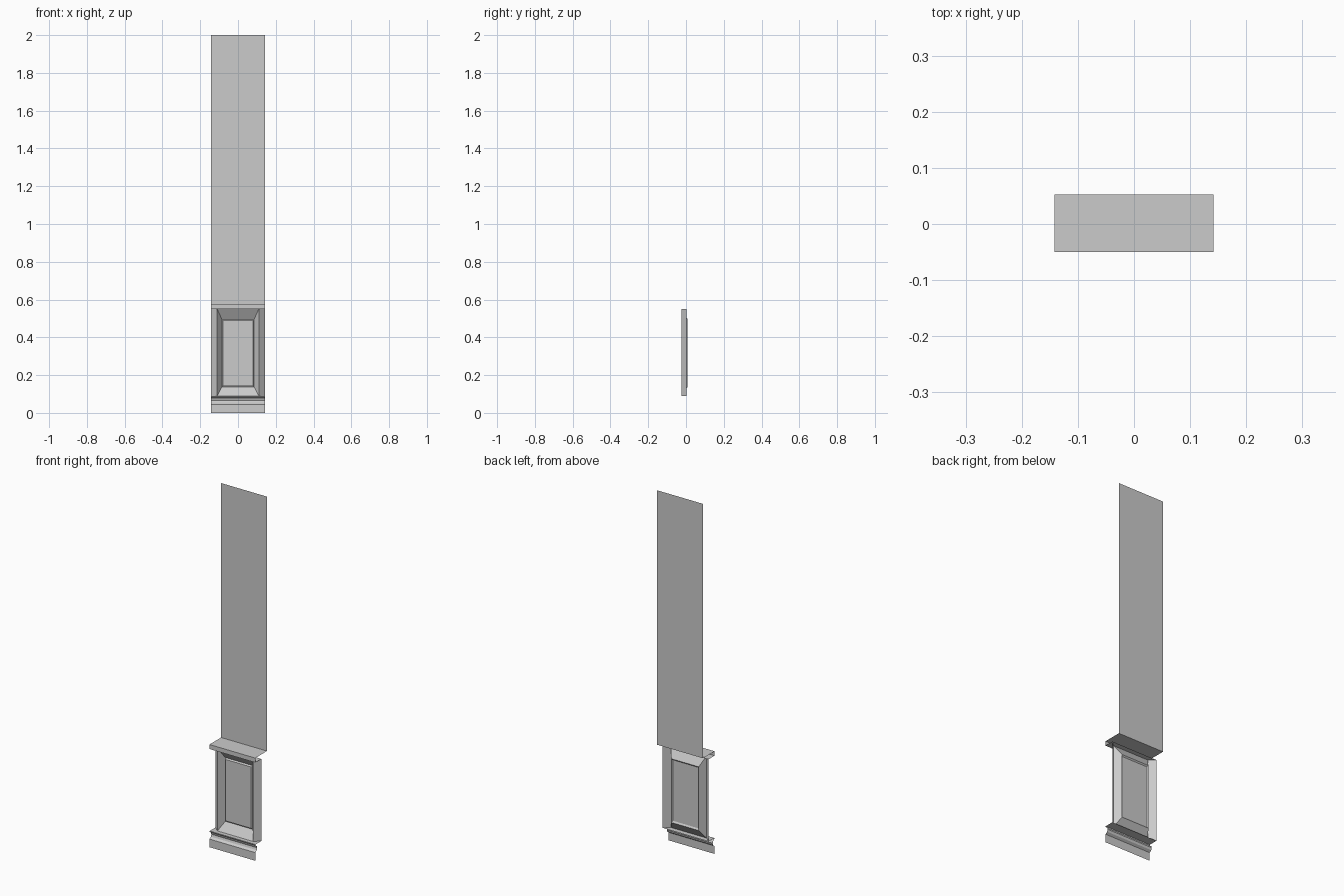
import bpy, bmesh

if "Cube" in bpy.data.objects:
    bpy.data.objects.remove(bpy.data.objects["Cube"])

W = 0.142  # half width of the wall section


def make(name, bm):
    bmesh.ops.remove_doubles(bm, verts=bm.verts, dist=1e-5)
    me = bpy.data.meshes.new(name)
    bm.to_mesh(me)
    bm.free()
    ob = bpy.data.objects.new(name, me)
    bpy.context.collection.objects.link(ob)
    return ob


def strip(name, profile):
    """Extrude an open (y, z) profile, listed bottom to top, along x."""
    bm = bmesh.new()
    rows = [[bm.verts.new((x, y, z)) for x in (-W, W)] for y, z in profile]
    for a, b in zip(rows, rows[1:]):
        bm.faces.new((a[0], a[1], b[1], b[0]))
    return make(name, bm)


# Skirting with flat base, concave neck and projecting lip
strip("skirting", [(-0.05, 0), (-0.049, 0.045), (-0.037, 0.054),
                   (-0.033, 0.066), (-0.037, 0.077), (-0.048, 0.085),
                   (-0.048, 0.09), (0.003, 0.09)])

# Ledge above the panel
strip("ledge", [(0.003, 0.55), (-0.05, 0.55), (-0.05, 0.575), (0.053, 0.575)])

# Plain upper wall
strip("upper_wall", [(0.053, 0.575), (0.053, 2.0)])

# Recessed panel: nested rectangles (half width, bottom, top, y)
rings = [(0.110, 0.09, 0.55, -0.025),
         (0.085, 0.138, 0.495, 0.009),
         (0.080, 0.147, 0.488, 0.003)]
bm = bmesh.new()
loops = [[bm.verts.new(p) for p in ((-w, y, lo), (w, y, lo), (w, y, hi), (-w, y, hi))]
         for w, lo, hi, y in rings]
for a, b in zip(loops, loops[1:]):
    for i in range(4):
        j = (i + 1) % 4
        bm.faces.new((a[i], a[j], b[j], b[i]))
bm.faces.new(loops[-1])
make("raised_panel", bm)

# Slanted stiles either side of the panel
for side, label in ((-1, "left"), (1, "right")):
    bm = bmesh.new()
    pts = [(0.110, -0.025, 0.09), (W, 0.003, 0.09),
           (W, 0.003, 0.55), (0.110, -0.025, 0.55)]
    if side < 0:
        pts.reverse()
    bm.faces.new([bm.verts.new((side * x, y, z)) for x, y, z in pts])
    make(label + "_stile", bm)
